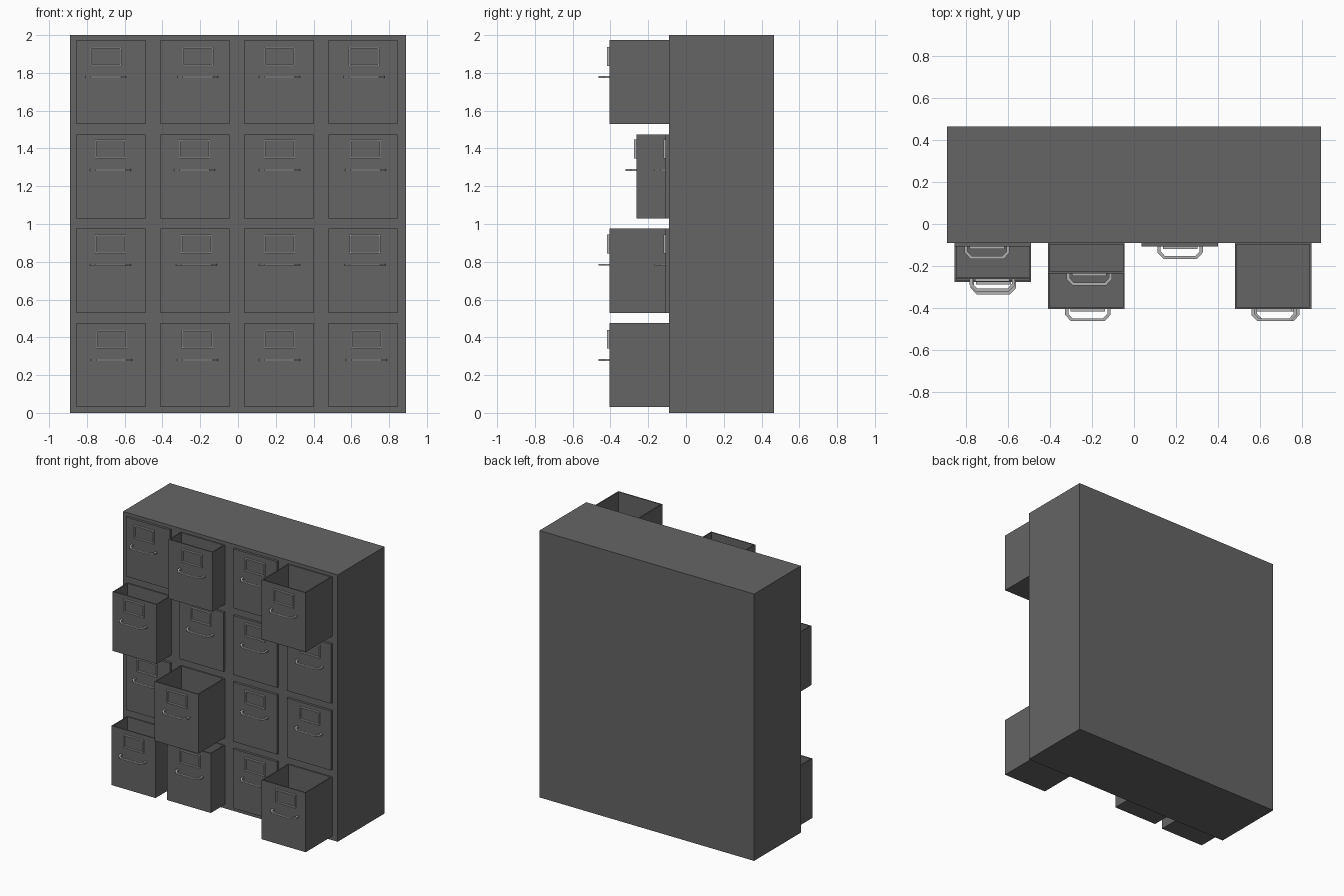
import bpy, bmesh

if "Cube" in bpy.data.objects:
    bpy.data.objects.remove(bpy.data.objects["Cube"])


def material(name, v):
    m = bpy.data.materials.new(name)
    m.diffuse_color = (v, v, v, 1)
    m.use_nodes = True
    m.node_tree.nodes["Principled BSDF"].inputs["Base Color"].default_value = m.diffuse_color
    return m


BODY = material("dark_grey_paint", 0.13)
METAL = material("light_grey_metal", 0.45)
FACE = -0.09   # y of the cabinet front


def make(name, bm, mat):
    bmesh.ops.recalc_face_normals(bm, faces=bm.faces)
    me = bpy.data.meshes.new(name)
    bm.to_mesh(me)
    bm.free()
    me.materials.append(mat)
    ob = bpy.data.objects.new(name, me)
    bpy.context.collection.objects.link(ob)
    return ob


def box(bm, x0, x1, y0, y1, z0, z1):
    vs = bmesh.ops.create_cube(bm, size=1)["verts"]
    for v in vs:
        v.co.x = x1 if v.co.x > 0 else x0
        v.co.y = y1 if v.co.y > 0 else y0
        v.co.z = z1 if v.co.z > 0 else z0
    return vs


def drawer(name, x0, z0, front):
    # front panel, or an open-topped tray when pulled out
    x1, z1, back = x0 + 0.365, z0 + 0.445, FACE
    bm = bmesh.new()
    box(bm, x0, x1, front, back, z0, z1)
    if front < -0.15:
        bm.normal_update()
        top = [f for f in bm.faces if f.calc_center_median().z > z1 - 0.001]
        bmesh.ops.inset_region(bm, faces=top, thickness=0.012)
        hole = bmesh.ops.extrude_discrete_faces(bm, faces=top)["faces"]
        for v in hole[0].verts:
            v.co.z = z0 + 0.015
    make(name, bm, BODY)


def label_frame(name, cx, cz, front):
    w, h, t = 0.083, 0.05, 0.008
    y0, y1 = front - 0.012, front + 0.002
    bm = bmesh.new()
    for s in (-1, 1):
        xa, xb = sorted((s * w, s * (w - t)))
        box(bm, cx + xa, cx + xb, y0, y1, cz - h, cz + h)
        za, zb = sorted((s * h, s * (h - t)))
        box(bm, cx - w + t, cx + w - t, y0, y1, cz + za, cz + zb)
    make(name, bm, METAL)


def handle(name, cx, cz, front):
    # flat chamfered pull: outer and inner outline, given thickness in z
    outer = [(-0.108, 0.002), (-0.108, -0.028), (-0.08, -0.058),
             (0.08, -0.058), (0.108, -0.028), (0.108, 0.002)]
    inner = [(-0.093, 0.002), (-0.093, -0.023), (-0.073, -0.044),
             (0.073, -0.044), (0.093, -0.023), (0.093, 0.002)]
    bm = bmesh.new()
    a, b = [[bm.verts.new((cx + x, front + y, cz - 0.005)) for x, y in p]
            for p in (outer, inner)]
    faces = [bm.faces.new((a[i], a[i + 1], b[i + 1], b[i])) for i in range(5)]
    ext = bmesh.ops.extrude_face_region(bm, geom=faces)["geom"]
    for v in ext:
        if isinstance(v, bmesh.types.BMVert):
            v.co.z += 0.010
    make(name, bm, METAL)


# cabinet carcass
bm = bmesh.new()
box(bm, -0.89, 0.89, FACE, 0.465, 0, 2)
make("cabinet_body", bm, BODY)

# drawers by (row from bottom, column): front position when pulled out
OPEN = {(0, 0): -0.277, (0, 1): -0.258, (0, 3): -0.405, (1, 1): -0.405,
        (2, 0): -0.263, (3, 1): -0.235, (3, 3): -0.405}
COLUMNS = (-0.855, -0.41, 0.035, 0.48)
# slightly uneven placing of the fittings
FITTING_X = ((-0.67, -0.215, 0.22, 0.68), (-0.675, -0.22, 0.22, 0.672),
             (-0.675, -0.23, 0.22, 0.675), (-0.70, -0.213, 0.22, 0.667))
LABEL_Z = (0.39, 0.895, 1.398, 1.887)
HANDLE_Z = (0.281, 0.784, 1.286, 1.779)

for r in range(4):
    for c, x0 in enumerate(COLUMNS):
        front = OPEN.get((r, c), -0.108)
        tag = f"_row{r + 1}_col{c + 1}"
        drawer("drawer" + tag, x0, 0.03 + 0.5 * r, front)
        label_frame("label_frame" + tag, FITTING_X[r][c], LABEL_Z[r], front)
        handle("handle" + tag, FITTING_X[r][c], HANDLE_Z[r], front)
